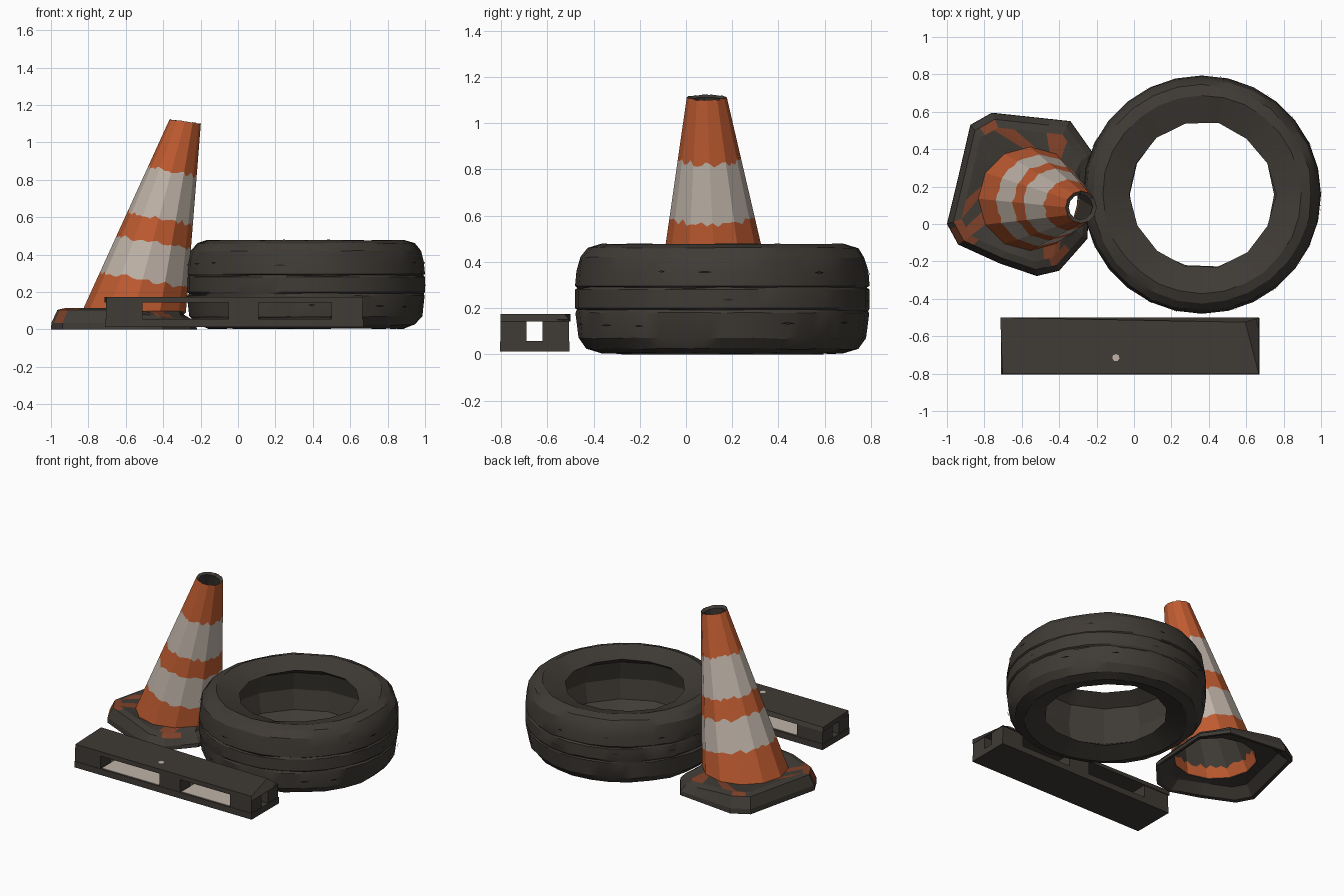
import bpy, bmesh, math, random
from mathutils import Vector

random.seed(4)
if "Cube" in bpy.data.objects:
    bpy.data.objects.remove(bpy.data.objects["Cube"])


def material(name, rgb):
    m = bpy.data.materials.new(name)
    m.use_nodes = True
    m.diffuse_color = (*rgb, 1)
    bsdf = m.node_tree.nodes["Principled BSDF"]
    bsdf.inputs["Base Color"].default_value = (*rgb, 1)
    bsdf.inputs["Roughness"].default_value = 0.9
    return m


RUBBER = material("dark rubber", (0.050, 0.043, 0.036))
ORANGE = material("faded orange", (0.52, 0.105, 0.030))
WHITE = material("dirty white", (0.52, 0.45, 0.39))
RUST = material("worn orange", (0.22, 0.055, 0.023))
CRACK = material("crack", (0.022, 0.019, 0.016))


def finish(name, bm, mats):
    bmesh.ops.recalc_face_normals(bm, faces=bm.faces)
    mesh = bpy.data.meshes.new(name)
    bm.to_mesh(mesh)
    bm.free()
    for m in mats:
        mesh.materials.append(m)
    ob = bpy.data.objects.new(name, mesh)
    bpy.context.collection.objects.link(ob)
    return ob


def loft(name, rings, mats, strip_mats, patch=None):
    """Skin a closed loop of rings; one material index per strip."""
    bm = bmesh.new()
    loops = [[bm.verts.new(p) for p in ring] for ring in rings]
    n = len(loops[0])
    for k, a in enumerate(loops):
        b = loops[(k + 1) % len(loops)]
        for i in range(n):
            j = (i + 1) % n
            f = bm.faces.new((a[i], a[j], b[j], b[i]))
            f.material_index = strip_mats[k]
            if patch:
                patch(f, k)
    return finish(name, bm, mats)


def resample(corners, sub):
    """Split each side of a polygon into equal pieces."""
    out = []
    for i, p in enumerate(corners):
        q = corners[(i + 1) % len(corners)]
        out += [Vector(p).lerp(Vector(q), s / sub) for s in range(sub)]
    return out


def box(name, x, y, z, mat, bend=None):
    bm = bmesh.new()
    bmesh.ops.create_cube(bm, size=1)
    for v in bm.verts:
        v.co = [r[0] if c < 0 else r[1] for c, r in zip(v.co, (x, y, z))]
        if bend:
            bend(v)
    return finish(name, bm, [mat])


# ---- Tyre: hollow section, many-sided tread and a coarse inner opening ----
TX, TY, SEG = 0.363, 0.157, 56
# radius, height, polygon sides, wear
tyre_profile = [
    (0.39, 0.05, 14, 0.008), (0.52, 0.004, 28, 0.003), (0.585, 0.025, 28, 0.006),
    (0.618, 0.07, 28, 0.006), (0.634, 0.18, 28, 0.003), (0.628, 0.19, 28, 0.007),
    (0.637, 0.20, 28, 0.0), (0.637, 0.28, 28, 0.0), (0.629, 0.288, 28, 0.007),
    (0.637, 0.296, 28, 0.0), (0.632, 0.36, 28, 0.003), (0.618, 0.42, 28, 0.005),
    (0.585, 0.46, 28, 0.006), (0.53, 0.478, 28, 0.003), (0.39, 0.43, 14, 0.008),
    (0.49, 0.37, 14, 0.0), (0.52, 0.24, 14, 0.0), (0.49, 0.11, 14, 0.0)]
tyre_rings = []
for r, z, sides, wear in tyre_profile:
    poly = []
    for i in range(sides):
        a = math.tau * i / sides
        rr = r + random.uniform(-wear, wear)
        poly.append((TX + rr * math.cos(a), TY + rr * math.sin(a),
                     max(0, z + random.uniform(-wear, wear) * 0.7)))
    tyre_rings.append(resample(poly, SEG // sides))
tyre = loft("tyre", tyre_rings, [RUBBER], [0] * len(tyre_rings))
bpy.context.view_layer.objects.active = tyre
tyre.select_set(True)
bpy.ops.object.shade_smooth_by_angle(angle=math.radians(25))
tyre.select_set(False)

# Short worn cracks around the tread
bm = bmesh.new()
for k in range(22):
    a0 = math.tau * (k + random.random()) / 22
    z0 = random.choice((0.13, 0.24, 0.35)) + random.uniform(-0.01, 0.01)
    span = random.uniform(0.06, 0.12)
    pts = [(0, 0), (span / 2, -0.005), (span, 0), (span / 2, 0.005)]
    bm.faces.new([bm.verts.new((TX + 0.6385 * math.cos(a0 + a), TY + 0.6385 * math.sin(a0 + a),
                                z0 + h)) for a, h in pts])
finish("tread_cracks", bm, [CRACK])


# ---- Traffic cone: leaning twelve-sided shell with ragged painted bands ----
SIDES, SUB = 12, 4


def cone_ring(z, shrink=0.0, tilt=0.17, ragged=0.0):
    def at(a, t):
        r = 0.277 - 0.190 * t - shrink
        return Vector((-0.555 + 0.27 * t + r * math.cos(a),
                       0.135 - 0.045 * t + r * math.sin(a), 0.1 + 1.01 * t))
    ring = []
    for i in range(SIDES * SUB):
        k, s = divmod(i, SUB)
        a0, a1 = math.tau * k / SIDES, math.tau * (k + 1) / SIDES
        t = (z - 0.1) / 1.01
        a = a0 + (a1 - a0) * s / SUB
        t += -tilt * (0.28 - 0.19 * t) * math.cos(a) + random.uniform(-ragged, ragged)
        ring.append(at(a0, t).lerp(at(a1, t), s / SUB))
    return ring


bands = (0.265, 0.465, 0.595, 0.845)
cone_rings = [cone_ring(0.09, tilt=0)]
cone_rings += [cone_ring(z, ragged=0.014) for z in bands]
cone_rings += [cone_ring(1.112, tilt=0.13, ragged=0.003), cone_ring(1.10, 0.022, 0.13),
               cone_ring(0.15, 0.015, 0, 0.015), cone_ring(0.08, 0.012, 0)]
loft("cone", cone_rings, [ORANGE, WHITE, RUBBER], [0, 1, 0, 1, 0, 2, 2, 0, 0])

# ---- Cone foot: irregular dished plate ----
outline = [(-0.235, 0.15), (-0.22, 0.38), (-0.34, 0.55), (-0.76, 0.595), (-0.875, 0.53),
           (-0.94, 0.25), (-1.0, 0.0), (-0.94, -0.11), (-0.72, -0.21), (-0.52, -0.278),
           (-0.40, -0.25), (-0.25, -0.08)]
centre = Vector((-0.57, 0.15))


def foot_ring(scale, z, lift=0.0):
    """Outline scaled about its centre, raised towards the right-hand side."""
    pts = []
    for p in resample(outline, SUB):
        q = centre.lerp(p, scale)
        pts.append((q.x, q.y, z + lift * min(1, max(0, (-0.3 - q.x) / 0.4))))
    return pts


stains = [((-0.9, -0.03), 0.07), ((-0.77, 0.50), 0.05), ((-0.42, 0.44), 0.06),
          ((-0.42, -0.16), 0.06), ((-0.62, 0.47), 0.04), ((-0.86, 0.12), 0.04)]


def stain(face, strip):
    c = face.calc_center_median()
    if strip in (1, 2, 3) and any((c.xy - Vector(p)).length < r for p, r in stains):
        face.material_index = 1


foot_rings = [foot_ring(1, 0.0), foot_ring(0.995, 0.025, 0.01), foot_ring(0.92, 0.055, 0.05),
              foot_ring(0.82, 0.075, 0.04), cone_ring(0.10, tilt=0),
              cone_ring(0.075, 0.016, 0), foot_ring(0.80, 0.045, 0.02), foot_ring(0.94, 0.004)]
loft("cone_foot", foot_rings, [RUBBER, RUST], [0] * len(foot_rings), stain)


# ---- Hollow plank block: floor, roof and posts around open slots ----
def broken_corner(v):
    if v.co.x > 0.6 and v.co.y > -0.6 and v.co.z > 0.16:
        v.co.x, v.co.y = 0.595, -0.525
    if v.co.x < 0 and v.co.y < -0.6:
        v.co.x += 0.012


box("plank_floor", (-0.71, 0.67), (-0.805, -0.503), (0.012, 0.055), RUBBER)
box("plank_roof", (-0.715, 0.668), (-0.803, -0.50), (0.143, 0.175), RUBBER, broken_corner)
for label, x in (("right", (-0.706, -0.51)), ("middle", (-0.05, 0.11)), ("left", (0.50, 0.666))):
    box("plank_front_post_" + label, x, (-0.802, -0.69), (0.05, 0.15), RUBBER)
    box("plank_back_post_" + label, x, (-0.62, -0.506), (0.05, 0.15), RUBBER)

# Pale worn floor inside the slots, and a chip in the roof
for label, x in (("right", (-0.50, -0.06)), ("left", (0.12, 0.49))):
    box("slot_floor_" + label, x, (-0.795, -0.515), (0.053, 0.058), WHITE)
bm = bmesh.new()
bmesh.ops.create_circle(bm, cap_ends=True, segments=7, radius=0.02)
bmesh.ops.translate(bm, verts=bm.verts, vec=(-0.097, -0.715, 0.1765))
finish("roof_chip", bm, [WHITE])
